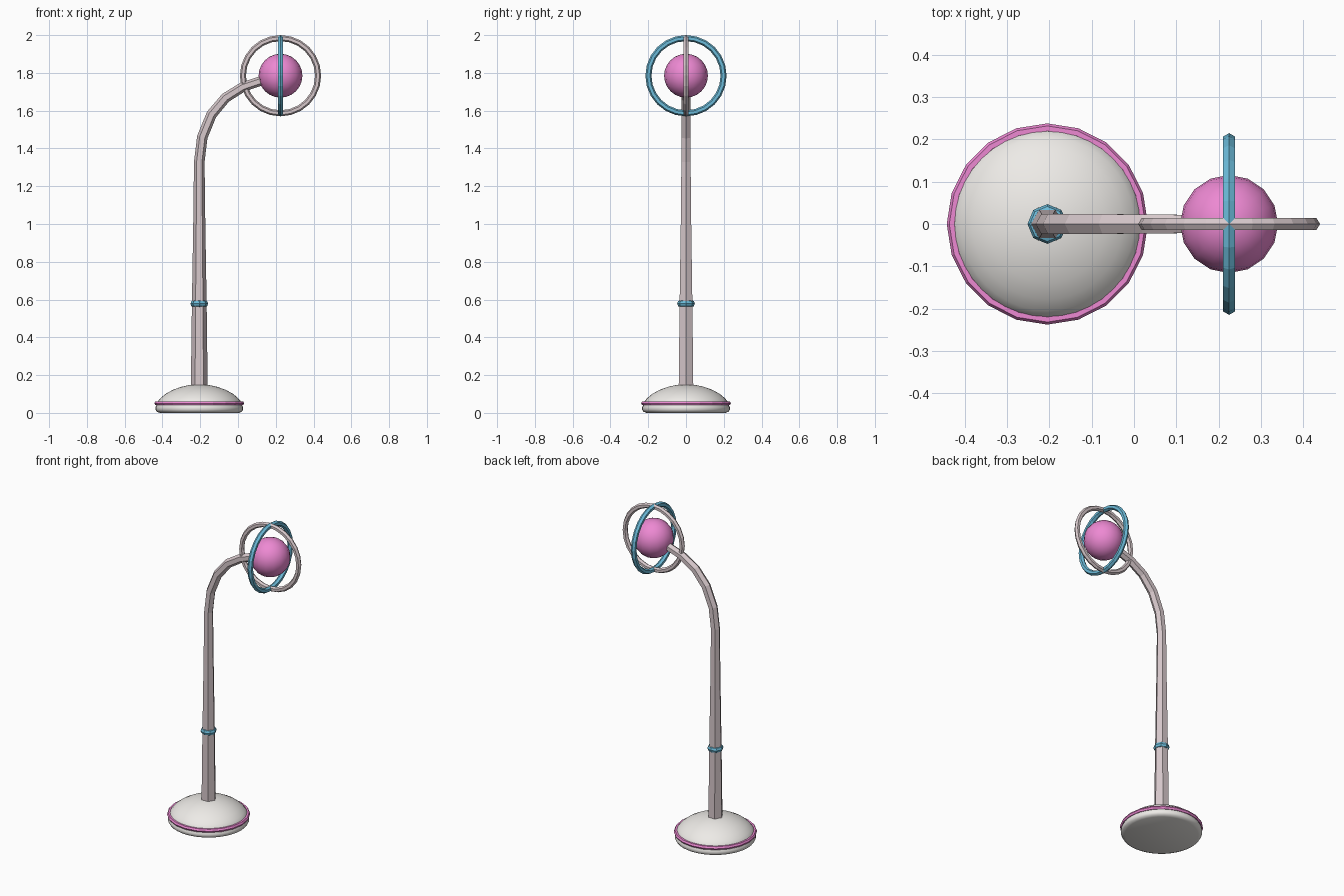
import bpy, bmesh
from math import pi, cos, sin, radians
from mathutils import Vector, Matrix

if "Cube" in bpy.data.objects:
    bpy.data.objects.remove(bpy.data.objects["Cube"])

POLE_X = -0.205
HEAD = Vector((0.225, 0, 1.785))


def material(name, rgb):
    m = bpy.data.materials.new(name)
    m.diffuse_color = (*rgb, 1)
    m.use_nodes = True
    m.node_tree.nodes["Principled BSDF"].inputs["Base Color"].default_value = m.diffuse_color
    return m


WHITE = material("off_white", (0.85, 0.83, 0.80))
ROSE = material("rose_grey", (0.68, 0.58, 0.60))
PINK = material("pink", (0.85, 0.25, 0.65))
BLUE = material("blue", (0.15, 0.50, 0.70))


def finish(bm, name, mat, smooth=False):
    bmesh.ops.recalc_face_normals(bm, faces=bm.faces)
    me = bpy.data.meshes.new(name)
    bm.to_mesh(me)
    bm.free()
    ob = bpy.data.objects.new(name, me)
    bpy.context.collection.objects.link(ob)
    me.materials.append(mat)
    if smooth:
        bpy.ops.object.select_all(action='DESELECT')
        ob.select_set(True)
        bpy.context.view_layer.objects.active = ob
        bpy.ops.object.shade_smooth_by_angle(angle=radians(40))
    return ob


def bridge(bm, a, b):
    n = len(a)
    for i in range(n):
        bm.faces.new((a[i], a[(i + 1) % n], b[(i + 1) % n], b[i]))


def torus(name, mat, centre, major, minor, segs, sides, rot=Matrix(), smooth=False):
    bm = bmesh.new()
    rings = []
    for i in range(segs):
        a = 2 * pi * i / segs
        ring = []
        for j in range(sides):
            b = 2 * pi * j / sides
            r = major + minor * cos(b)
            p = Vector((r * cos(a), r * sin(a), minor * sin(b)))
            ring.append(bm.verts.new(rot @ p + Vector(centre)))
        rings.append(ring)
    for i in range(segs):
        bridge(bm, rings[i], rings[(i + 1) % segs])
    return finish(bm, name, mat, smooth)


# domed base, turned from a profile
profile = [(0.21, 0), (0.226, 0.007), (0.232, 0.017), (0.232, 0.03), (0.226, 0.042),
           (0.222, 0.058), (0.205, 0.079), (0.178, 0.101), (0.14, 0.122),
           (0.095, 0.138), (0.05, 0.148)]
bm = bmesh.new()
N = 40
rows = [[bm.verts.new((POLE_X + r * cos(2 * pi * i / N), r * sin(2 * pi * i / N), z))
         for i in range(N)] for r, z in profile]
for a, b in zip(rows, rows[1:]):
    bridge(bm, a, b)
bm.faces.new(rows[0])
tip = bm.verts.new((POLE_X, 0, 0.151))
for i in range(N):
    bm.faces.new((rows[-1][i], rows[-1][(i + 1) % N], tip))
finish(bm, "base", WHITE, True)

# base trim ring and pole collar
torus("base_trim", PINK, (POLE_X, 0, 0.051), 0.226, 0.012, 20, 6)
torus("pole_collar", BLUE, (POLE_X, 0, 0.578), 0.028, 0.019, 8, 8, smooth=True)

# tapered six-sided pole, bending over to the head: x, z, radius
path = [(POLE_X, 0.1, 0.045), (POLE_X, 0.58, 0.039), (POLE_X, 1.0, 0.032),
        (POLE_X, 1.33, 0.028), (-0.189, 1.46, 0.028), (-0.14, 1.58, 0.028),
        (-0.066, 1.668, 0.027), (0.025, 1.725, 0.026), (0.125, 1.759, 0.025),
        (0.2, 1.78, 0.024)]
pts = [Vector((x, 0, z)) for x, z, r in path]
bm = bmesh.new()
rows = []
for i, p in enumerate(pts):
    t = Vector()
    if i > 0:
        t += (p - pts[i - 1]).normalized()
    if i < len(pts) - 1:
        t += (pts[i + 1] - p).normalized()
    t.normalize()
    side = Vector((t.z, 0, -t.x))
    r = path[i][2]
    rows.append([bm.verts.new(p + side * r * cos(k * pi / 3) + Vector((0, r * sin(k * pi / 3), 0)))
                 for k in range(6)])
for a, b in zip(rows, rows[1:]):
    bridge(bm, a, b)
bm.faces.new(rows[0])
bm.faces.new(rows[-1])
finish(bm, "pole", ROSE)

# globe
bm = bmesh.new()
bmesh.ops.create_uvsphere(bm, u_segments=16, v_segments=12, radius=0.116,
                          matrix=Matrix.Translation(HEAD))
finish(bm, "globe", PINK, True)

# two crossed rings around the globe
torus("ring_front", ROSE, HEAD, 0.199, 0.016, 24, 6, Matrix.Rotation(pi / 2, 3, 'X'))
torus("ring_side", BLUE, HEAD, 0.199, 0.016, 24, 6, Matrix.Rotation(pi / 2, 3, 'Y'))
